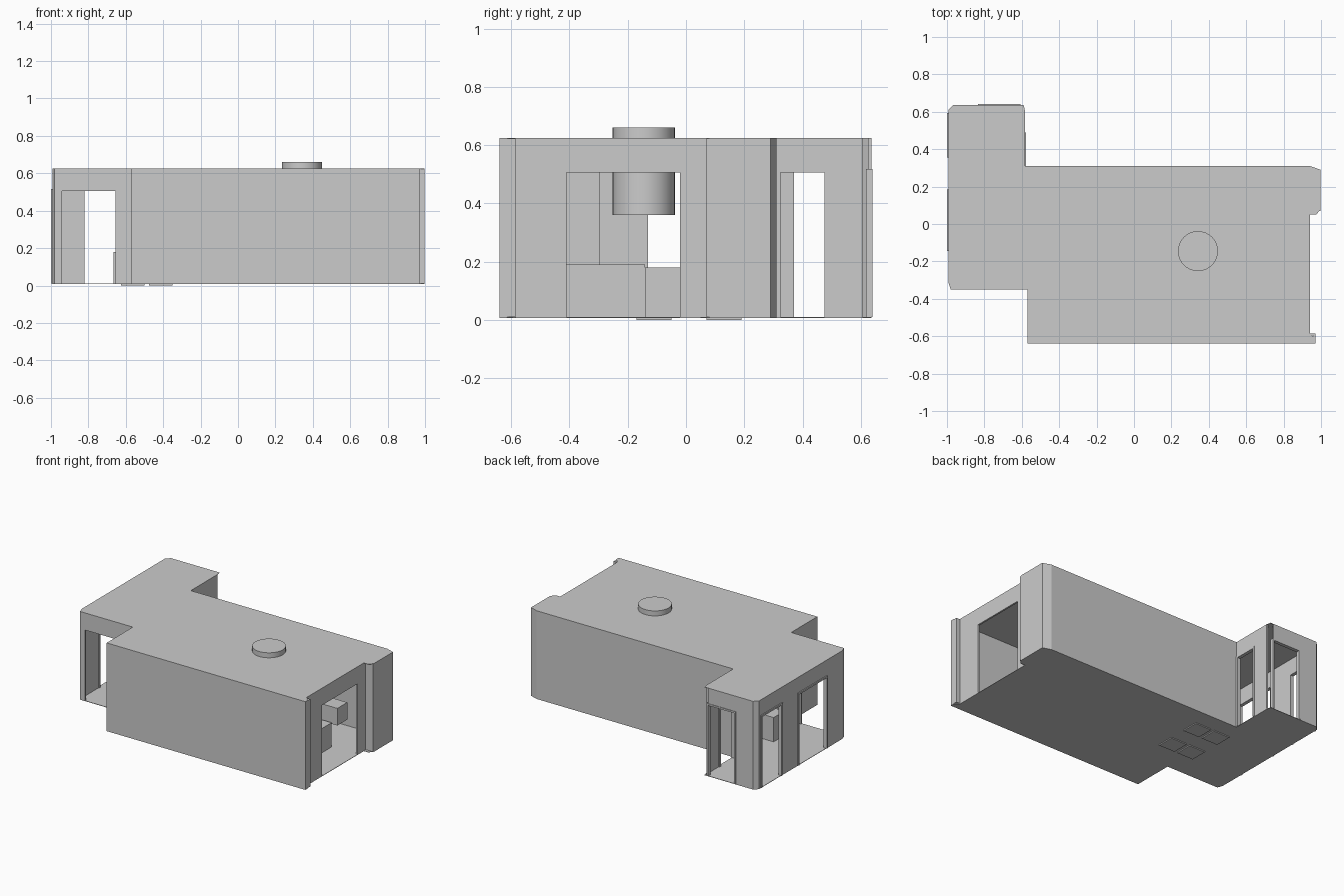
import bpy, bmesh
from mathutils import Vector

if "Cube" in bpy.data.objects:
    bpy.data.objects.remove(bpy.data.objects["Cube"])

FLOOR, ROOF, DOOR = 0.01, 0.622, 0.505


def make(name, bm):
    me = bpy.data.meshes.new(name)
    bm.to_mesh(me)
    bm.free()
    ob = bpy.data.objects.new(name, me)
    bpy.context.collection.objects.link(ob)
    return ob


def box(name, x0, x1, y0, y1, z0, z1):
    bm = bmesh.new()
    bmesh.ops.create_cube(bm, size=1)
    for v in bm.verts:
        v.co = Vector(((x0 + x1) / 2 + v.co.x * (x1 - x0),
                       (y0 + y1) / 2 + v.co.y * (y1 - y0),
                       (z0 + z1) / 2 + v.co.z * (z1 - z0)))
    return make(name, bm)


def slab(name, pts, z0, z1):
    bm = bmesh.new()
    f = bm.faces.new([bm.verts.new((x, y, z0)) for x, y in pts])
    for v in bmesh.ops.extrude_face_region(bm, geom=[f])["geom"]:
        if isinstance(v, bmesh.types.BMVert):
            v.co.z = z1
    bmesh.ops.recalc_face_normals(bm, faces=bm.faces)
    return make(name, bm)


# Floor and roof outline, counter-clockwise from the front left corner
slab_outline = [(-.98, -.35), (-.57, -.35), (-.57, -.64), (.97, -.64), (.97, -.615),
                (.94, -.585), (.94, .05), (.975, .05), (.998, .08), (.998, .29),
                (.94, .31), (-.583, .31), (-.583, .605), (-.59, .637), (-.965, .637),
                (-.993, .61), (-.993, -.31)]
slab("floor", slab_outline, FLOOR - .003, FLOOR)
slab("roof", slab_outline, ROOF, ROOF + .003)

# Walls follow a squarer line; the wing corner beside the back door is open
wall_outline = [(-.615, .637), (-.965, .637), (-.993, .61), (-.993, -.31), (-.98, -.35),
                (-.57, -.35), (-.57, -.64), (.97, -.64), (.97, -.585), (.94, -.585),
                (.94, .07), (.998, .07), (.998, .29), (.94, .31), (-.583, .31),
                (-.583, .605)]

# Openings per wall: distances measured along the segment
openings = {
    0: [(.005, .21)],                # back door
    2: [(.03, .24), (.44, .745)],    # two left doorways
    4: [(.04, .325)],                # front doorway
    9: [(.175, .565)],               # right service opening
    14: [(.015, .17)],               # side door of the wing
}


def wall(i):
    a, b = Vector(wall_outline[i]), Vector(wall_outline[i + 1])
    length = (b - a).length
    d = (b - a) / length
    bm = bmesh.new()

    def panel(s, t, z0):
        p, q = a + d * s, a + d * t
        bm.faces.new([bm.verts.new((*c, z)) for c, z in
                      ((p, z0), (q, z0), (q, ROOF), (p, ROOF))])

    pos = 0
    for s, t in openings.get(i, []):
        panel(pos, s, FLOOR)
        panel(s, t, DOOR)
        pos = t
    panel(pos, length, FLOOR)
    m = make("wall_%02d" % i, bm).modifiers.new("thickness", "SOLIDIFY")
    m.thickness, m.offset = 0.012, -1


for i in range(len(wall_outline) - 1):
    wall(i)


# Door frames: two jambs and a head
def frame(name, axis, pos, s, t, depth=.012, w=.014):
    for part, u0, u1, z0, z1 in (("jamb_a", s - w, s, FLOOR, DOOR + .012),
                                 ("jamb_b", t, t + w, FLOOR, DOOR + .012),
                                 ("head", s, t, DOOR, DOOR + .012)):
        if axis == "x":
            box(name + "_" + part, u0, u1, pos - depth, pos + depth, z0, z1)
        else:
            box(name + "_" + part, pos - depth, pos + depth, u0, u1, z0, z1)


frame("back_door_frame", "x", .629, -.82, -.62)
frame("left_door_frame_a", "y", -.988, .37, .58)
frame("left_door_frame_b", "y", -.988, -.13, .17)
frame("wing_door_frame", "y", -.59, .325, .475)

# Round extraction duct through the roof
bm = bmesh.new()
bmesh.ops.create_cone(bm, cap_ends=True, segments=32, radius1=.107, radius2=.107, depth=.3)
bmesh.ops.translate(bm, verts=bm.verts, vec=(.342, -.145, .51))
for f in bm.faces:
    f.smooth = len(f.verts) == 4
for e in bm.edges:
    e.smooth = all(len(f.verts) == 4 for f in e.link_faces)
make("duct", bm)

# Interior furniture
box("long_counter", -.665, .74, -.14, -.02, FLOOR, .18)
box("front_counter", -.5, .62, -.62, -.14, FLOOR, .19)
box("tall_cabinet", -.5, .3, -.62, -.295, .19, .51)
box("hanging_box", .4, .77, 0, .11, .16, .28)

# Raised pads under the floor
for i, x in enumerate((-.625, -.475)):
    for j, y in enumerate((-.17, .07)):
        box("floor_pad_%d%d" % (i, j), x, x + .125, y, y + .12, 0, FLOOR - .002)
